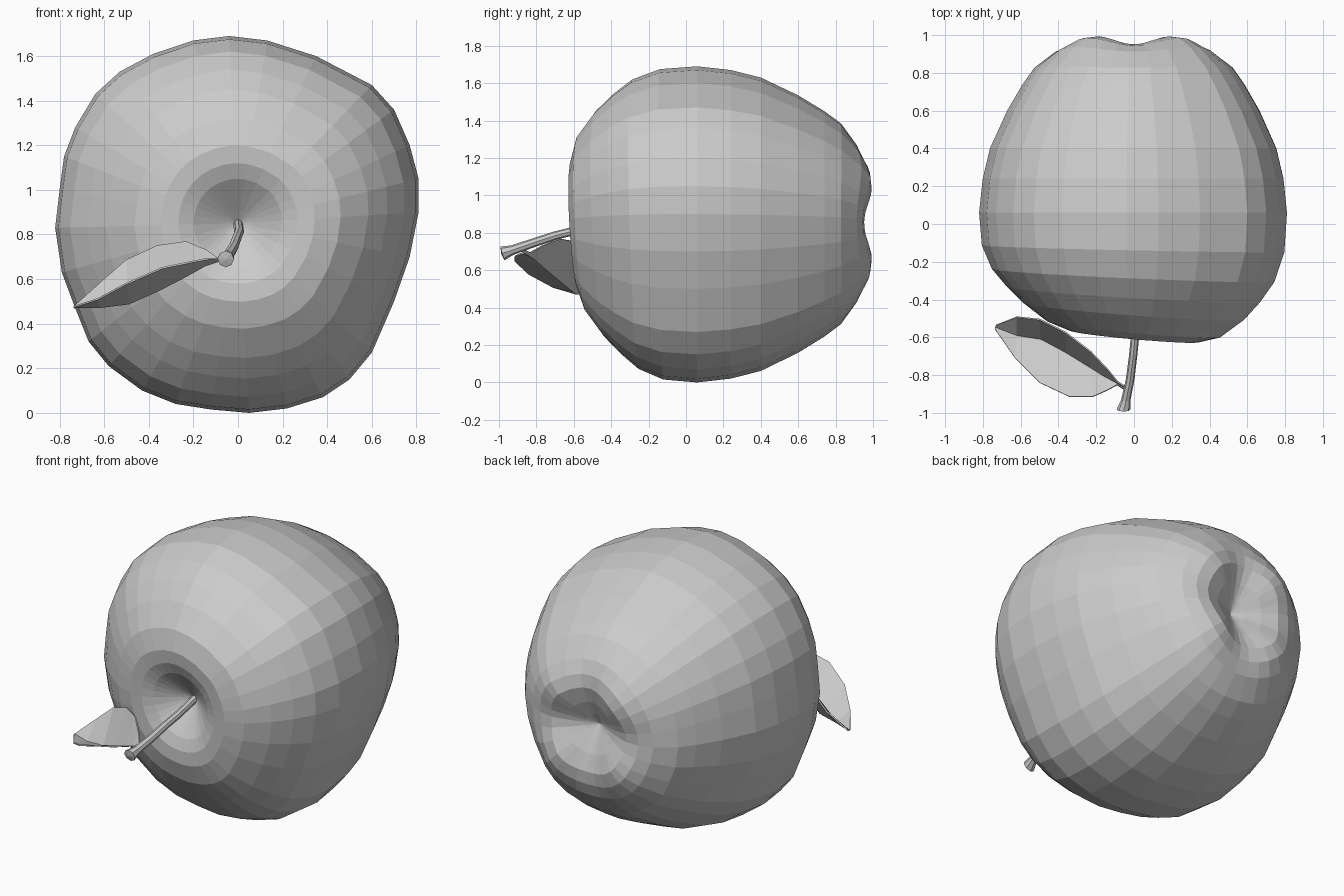
import bpy, bmesh
from math import sin, cos, pi, atan2, hypot
from mathutils import Vector

if "Cube" in bpy.data.objects:
    bpy.data.objects.remove(bpy.data.objects["Cube"])


def loft(name, rings, closed=True, start=None, end=None):
    """Skin a row of point rings; optional end points close it with fans."""
    bm = bmesh.new()
    rows = [[bm.verts.new(p) for p in r] for r in rings]
    n = len(rows[0])
    for a, b in zip(rows, rows[1:]):
        for i in range(n if closed else n - 1):
            j = (i + 1) % n
            bm.faces.new((a[i], a[j], b[j], b[i]))
    for tip, row in ((start, rows[0]), (end, rows[-1])):
        if tip is not None:
            v = bm.verts.new(tip)
            for i in range(n if closed else n - 1):
                bm.faces.new((v, row[i], row[(i + 1) % n]))
    bmesh.ops.recalc_face_normals(bm, faces=bm.faces)
    me = bpy.data.meshes.new(name)
    bm.to_mesh(me)
    bm.free()
    ob = bpy.data.objects.new(name, me)
    bpy.context.collection.objects.link(ob)
    return ob


# Apple body: lumpy widest outline (x, z), scaled along y by a profile
ZC = 0.85
outline = [(-.04, 1.69), (.13, 1.67), (.35, 1.6), (.6, 1.47), (.7, 1.36), (.77, 1.2),
           (.81, 1.05), (.81, .9), (.77, .7), (.70, .5), (.60, .27), (.5, .15),
           (.38, .07), (.22, .02), (.05, 0), (-.12, .015), (-.28, .04), (-.43, .1),
           (-.58, .21), (-.67, .32), (-.73, .47), (-.79, .63), (-.82, .83), (-.8, 1.0),
           (-.78, 1.15), (-.73, 1.28), (-.64, 1.43), (-.53, 1.53), (-.38, 1.61), (-.2, 1.67)]
profile = [(-.46, .06), (-.51, .13), (-.56, .2), (-.588, .27), (-.593, .35), (-.555, .47),
           (-.46, .6), (-.37, .69), (-.27, .77), (-.13, .825), (.06, .84), (.24, .82),
           (.4, .78), (.6, .685), (.74, .6), (.83, .535), (.925, .42), (.965, .34),
           (.972, .26), (.93, .16), (.88, .07)]


def body_ring(y, r):
    s = r / .84
    ring = []
    for x, z in outline:
        z -= ZC
        a = atan2(z, x)
        rad = r + (hypot(x, z) - .84) * s * s      # rounder near the ends
        px, pz = rad * cos(a), rad * sin(a)
        tilt = max(0, min(1, -y / .55))            # leaning stem shoulder
        lobe = max(0, 1 - abs(r - .3) / .25) if y > .7 else 0
        ring.append((px, y - tilt * (.09 * px + .05 * pz) - .025 * lobe * cos(4 * a), ZC + pz))
    return ring


loft("apple_body", [body_ring(y, r) for y, r in profile],
     start=(0, -.42, ZC), end=(0, .84, ZC))

# Stem: thin bent rod with a flared tip
stem_path = [(0, -.4, .85, .022), (.005, -.6, .81, .022), (-.005, -.7, .785, .022),
             (-.02, -.82, .745, .023), (-.043, -.93, .707, .025), (-.055, -.982, .69, .037)]
stem_rings = [[(x + r * cos(k * pi / 4), y - .3 * r * sin(k * pi / 4), z + r * sin(k * pi / 4))
               for k in range(8)] for x, y, z, r in stem_path]
loft("stem", stem_rings, start=stem_path[0][:3], end=(-.057, -.988, .688))

# Leaf: folded blade given by back edge, midrib and front edge, with a narrow stalk
back = [(-.03, -.872, .715), (-.09, -.832, .695), (-.14, -.77, .73), (-.23, -.675, .768),
        (-.36, -.575, .75), (-.5, -.505, .685), (-.62, -.492, .58), (-.73, -.535, .48)]
mid = [(-.03, -.88, .703), (-.09, -.842, .68), (-.15, -.81, .66), (-.23, -.76, .615),
       (-.36, -.68, .548), (-.49, -.61, .49), (-.62, -.59, .474), (-.735, -.545, .473)]
front = [(-.03, -.89, .715), (-.09, -.852, .692), (-.14, -.88, .69), (-.22, -.915, .675),
         (-.34, -.915, .65), (-.5, -.84, .58), (-.63, -.71, .51), (-.737, -.555, .476)]
leaf = loft("leaf", [list(t) for t in zip(back, mid, front)], closed=False)
thick = leaf.modifiers.new("thickness", 'SOLIDIFY')
thick.thickness = .008
thick.offset = 0
